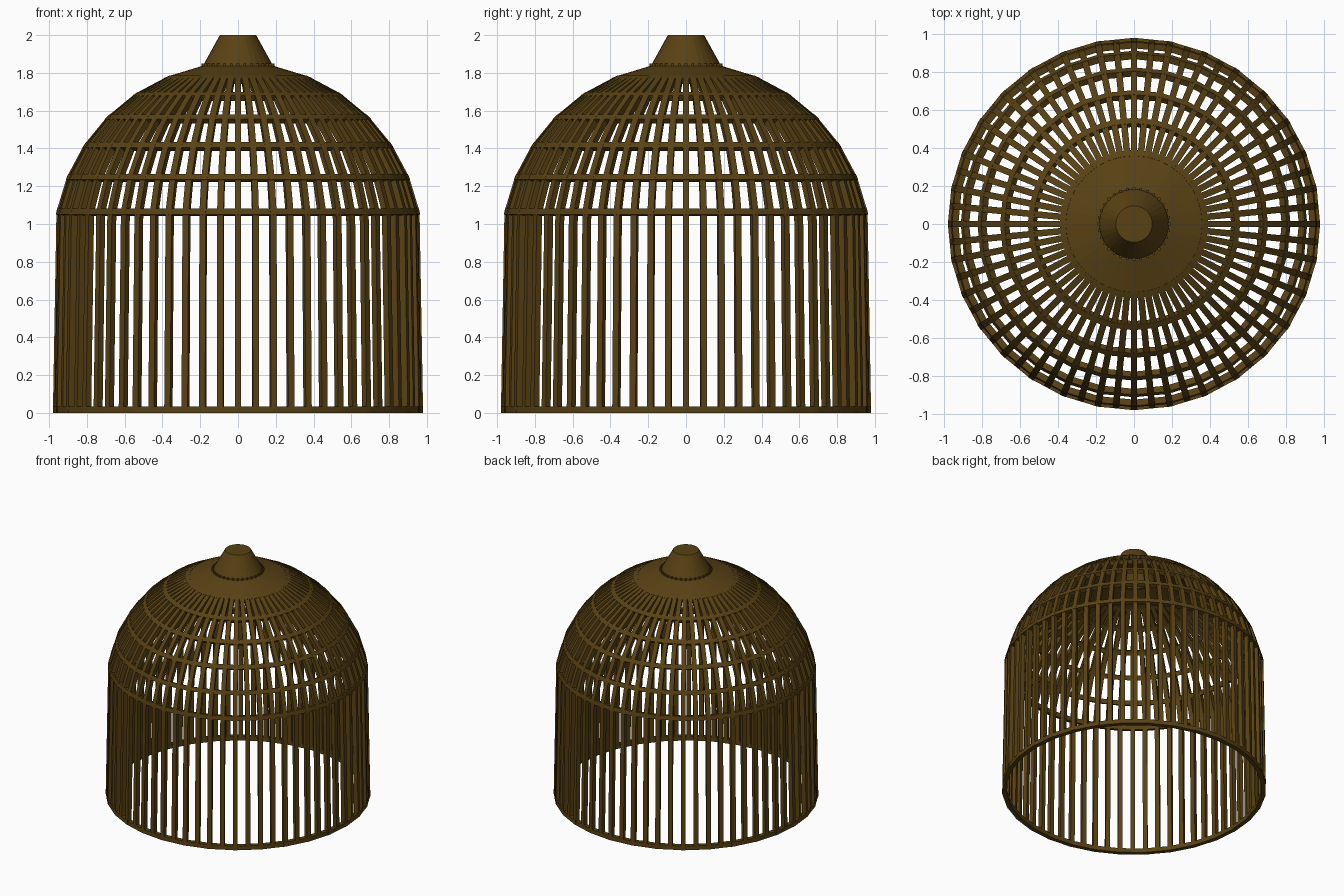
import bpy, bmesh
from math import sin, cos, pi, radians

if "Cube" in bpy.data.objects:
    bpy.data.objects.remove(bpy.data.objects["Cube"])

SIDES, R, CZ, T = 32, 0.963, 0.875, 0.034
H = T / 2

mat = bpy.data.materials.new("dark_bronze")
mat.diffuse_color = (0.1, 0.054, 0.007, 1)
mat.use_nodes = True
mat.node_tree.nodes["Principled BSDF"].inputs["Base Color"].default_value = mat.diffuse_color


def finish(name, bm):
    bmesh.ops.recalc_face_normals(bm, faces=bm.faces[:])
    me = bpy.data.meshes.new(name)
    bm.to_mesh(me)
    bm.free()
    me.materials.append(mat)
    ob = bpy.data.objects.new(name, me)
    bpy.context.collection.objects.link(ob)
    return ob


def lathe(name, profile):
    """Spin a closed (radius, z) outline into a faceted ring."""
    bm = bmesh.new()
    loops = []
    for k in range(SIDES):
        a = 2 * pi * k / SIDES
        loops.append([bm.verts.new((r * cos(a), r * sin(a), z)) for r, z in profile])
    n = len(profile)
    for k in range(SIDES):
        p, q = loops[k], loops[(k + 1) % SIDES]
        for i in range(n):
            j = (i + 1) % n
            bm.faces.new((p[i], q[i], q[j], p[j]))
    bmesh.ops.remove_doubles(bm, verts=bm.verts[:], dist=1e-5)
    return finish(name, bm)


# Dome stations: radius, height, outward normal
dome = []
for i in range(1, 8):
    a = radians(11.25 * i)
    dome.append((R * cos(a), CZ + R * sin(a), cos(a), sin(a)))

# Horizontal hoops
lathe("bottom_hoop", [(R - H, 0), (R + H, 0), (R + H, T), (R - H, T)])
for i, (r, z, nx, nz) in enumerate(dome[:6]):
    lathe(f"dome_hoop_{i + 1}",
          [(r + H * (s * nx - t * nz), z + H * (s * nz + t * nx))
           for s, t in ((-1, -1), (1, -1), (1, 1), (-1, 1))])

# Ribs: one at every corner and one at the middle of every side
bm = bmesh.new()
path = [(R, 0, 1, 0)] + dome[:6]
for k in range(2 * SIDES):
    a = pi * k / SIDES
    f = cos(pi / SIDES) if k % 2 else 1
    prev = None
    for r, z, nx, nz in path:
        cur = []
        for s, t in ((-1, -1), (1, -1), (1, 1), (-1, 1)):
            rr, zz, w = (r + s * H * nx) * f, z + s * H * nz, t * H
            cur.append(bm.verts.new((rr * cos(a) - w * sin(a), rr * sin(a) + w * cos(a), zz)))
        if prev:
            for i in range(4):
                j = (i + 1) % 4
                bm.faces.new((prev[i], prev[j], cur[j], cur[i]))
        else:
            bm.faces.new(cur)
        prev = cur
    bm.faces.new(prev)
finish("ribs", bm)

# Solid crown plate joining the rib tops
(r6, z6, nx6, nz6), (r7, z7, nx7, nz7) = dome[5], dome[6]
lathe("crown_plate", [(r6 + H * nx6, z6 + H * nz6), (r7 + H * nx7, z7 + H * nz7),
                      (r7 - T, z7 + H), (r7 - T, z7 - H),
                      (r7 - H * nx7, z7 - H * nz7), (r6 - H * nx6, z6 - H * nz6)])

# Hollow tapered cap on top
lathe("top_cap", [(0.187, z7 + 0.005), (0.178, 1.852), (0.096, 2.0), (0, 2.0),
                  (0, 2 - T), (0.076, 2 - T), (0.15, z7 - 0.012)])

# Small beads around the foot of the cap
bm = bmesh.new()
for k in range(SIDES):
    a = 2 * pi * k / SIDES
    made = bmesh.ops.create_cube(bm, size=0.014)["verts"]
    bmesh.ops.translate(bm, verts=made, vec=(0.186 * cos(a), 0.186 * sin(a), 1.842))
finish("cap_beads", bm)
